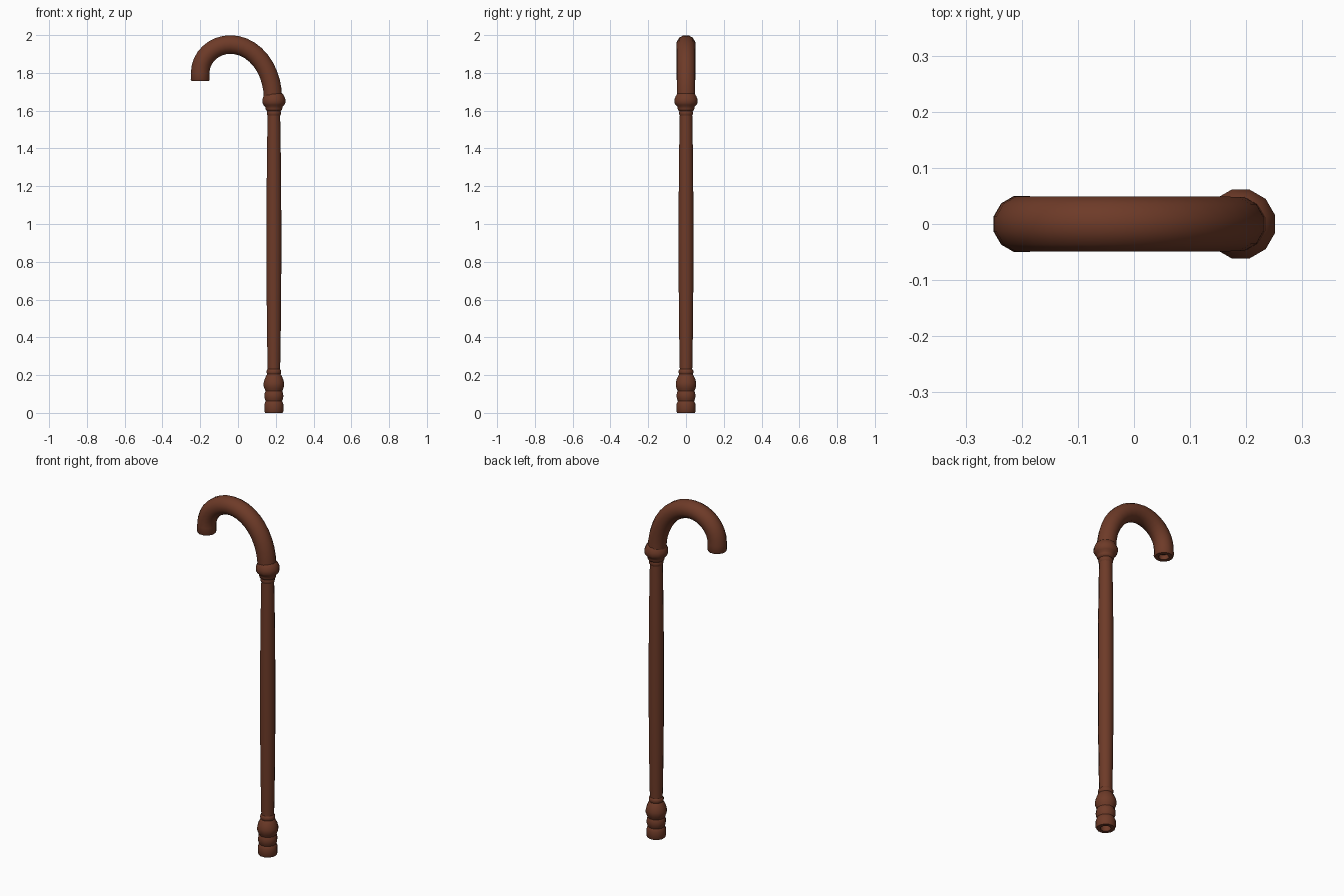
import bpy, bmesh, math
from mathutils import Vector

if "Cube" in bpy.data.objects:
    bpy.data.objects.remove(bpy.data.objects["Cube"])

SIDES = 12
CX = 0.19  # shaft axis

wood = bpy.data.materials.new("brown wood")
wood.diffuse_color = (0.155, 0.043, 0.021, 1)
wood.use_nodes = True
wood.node_tree.nodes["Principled BSDF"].inputs["Base Color"].default_value = wood.diffuse_color


def sweep(name, rings):
    """Skin circular rings (centre, tangent angle in xz plane, radius) and cap both ends."""
    bm = bmesh.new()
    loops = []
    for (x, z), ang, r in rings:
        side = Vector((math.sin(ang), 0, -math.cos(ang)))
        r = r / math.cos(math.pi / SIDES) * 0.985
        loop = []
        for i in range(SIDES):
            a = 2 * math.pi * (i + 0.5) / SIDES
            loop.append(bm.verts.new(Vector((x, 0, z)) + side * r * math.cos(a)
                                     + Vector((0, r * math.sin(a), 0))))
        loops.append(loop)
    for a, b in zip(loops, loops[1:]):
        for i in range(SIDES):
            j = (i + 1) % SIDES
            bm.faces.new((a[i], a[j], b[j], b[i]))
    bm.faces.new(loops[0][::-1])
    bm.faces.new(loops[-1])
    bmesh.ops.recalc_face_normals(bm, faces=bm.faces)
    mesh = bpy.data.meshes.new(name)
    bm.to_mesh(mesh)
    bm.free()
    obj = bpy.data.objects.new(name, mesh)
    bpy.context.collection.objects.link(obj)
    mesh.materials.append(wood)
    bpy.ops.object.select_all(action='DESELECT')
    obj.select_set(True)
    bpy.context.view_layer.objects.active = obj
    bpy.ops.object.shade_smooth_by_angle(angle=math.radians(42))
    return obj


def turned(name, profile):
    """Upright turned part from (radius, height) pairs."""
    return sweep(name, [((CX, z), math.pi / 2, r) for r, z in profile])


# Shaft, slightly swollen in the middle
turned("shaft", [(0.033 + 0.007 * math.sin(math.pi * i / 14) ** 0.8, 0.21 + 1.39 * i / 14)
                 for i in range(15)])

# Turned foot with a recess underneath
turned("foot", [(0.027, 0.03), (0.027, 0.0), (0.047, 0.0), (0.051, 0.008), (0.051, 0.045),
                (0.047, 0.056), (0.044, 0.062), (0.049, 0.075), (0.051, 0.09), (0.049, 0.105),
                (0.045, 0.115), (0.050, 0.128), (0.055, 0.142), (0.055, 0.158), (0.050, 0.178),
                (0.041, 0.198), (0.036, 0.205), (0.039, 0.212), (0.039, 0.224), (0.033, 0.232)])

# Collar between shaft and handle
turned("collar", [(0.033, 1.573), (0.037, 1.58), (0.038, 1.59), (0.036, 1.598), (0.043, 1.603),
                  (0.045, 1.612), (0.046, 1.620), (0.056, 1.630), (0.062, 1.642), (0.062, 1.660),
                  (0.056, 1.675), (0.050, 1.686), (0.044, 1.692)])

# Hooked handle: two elliptical quarters, then a short straight end with a recess
rings = []
for i in range(11):
    t = math.pi / 2 * i / 10
    rings.append(((-0.04 + 0.225 * math.cos(t), 1.665 + 0.285 * math.sin(t)),
                  math.atan2(0.285 * math.cos(t), -0.225 * math.sin(t)), 0.049 + 0.001 * i / 10))
for i in range(1, 9):
    t = math.pi / 2 * (1 + i / 8)
    rings.append(((-0.04 + 0.16 * math.cos(t), 1.80 + 0.15 * math.sin(t)),
                  math.atan2(0.15 * math.cos(t), -0.16 * math.sin(t)), 0.05))
for r, z in [(0.051, 1.765), (0.047, 1.757), (0.027, 1.757), (0.027, 1.785)]:
    rings.append(((-0.2, z), -math.pi / 2, r))
# keep the side direction continuous over the bend
rings = [(c, a if a >= 0 else a + 2 * math.pi, r) for c, a, r in rings]
sweep("hook_handle", rings)
